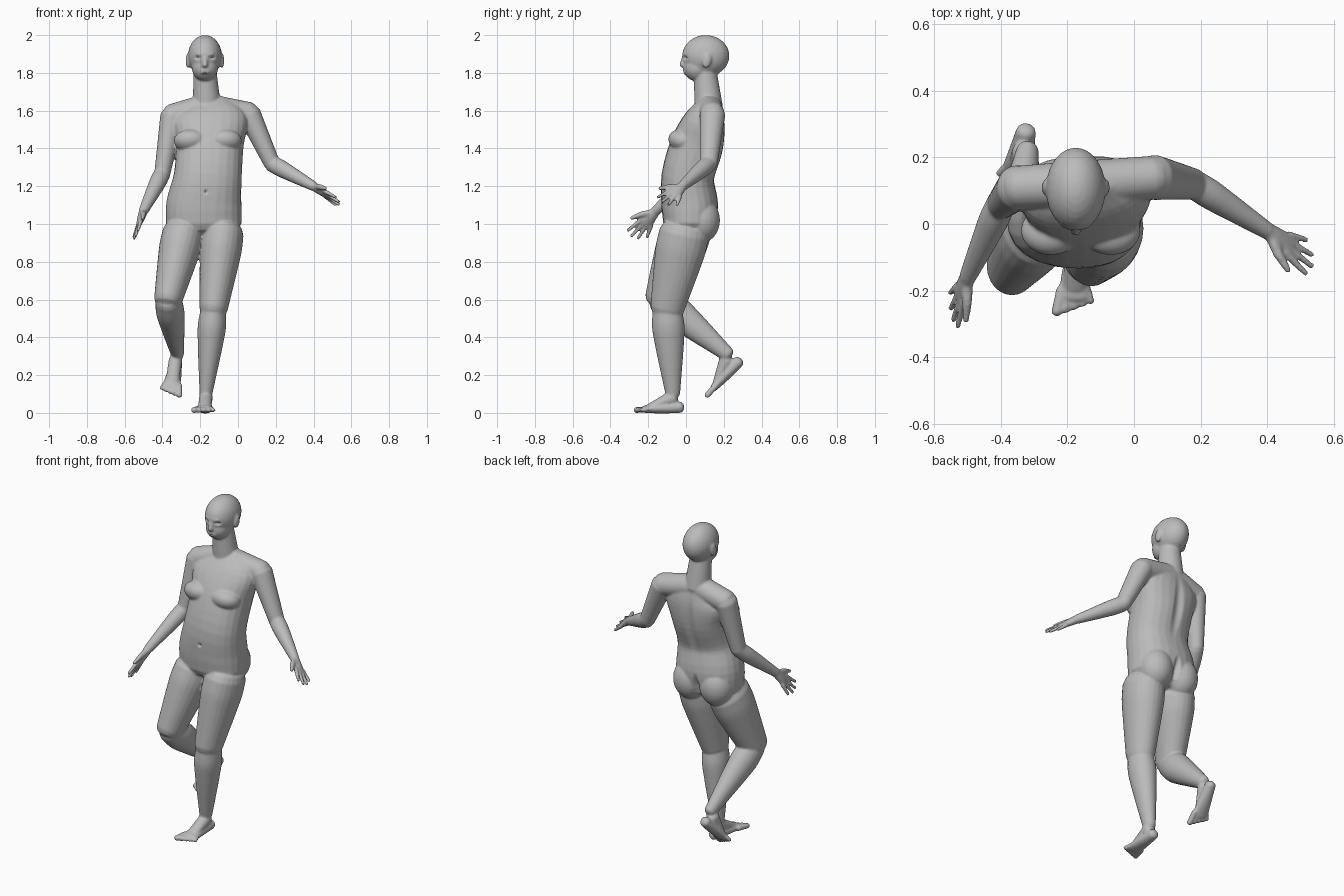
import bpy
import bmesh
from math import sin, cos, pi, sqrt, copysign, radians
from mathutils import Vector, Matrix

default_cube = bpy.data.objects.get("Cube")
if default_cube:
    bpy.data.objects.remove(default_cube)

skin = bpy.data.materials.new("skin_grey")
skin.use_nodes = True
skin.diffuse_color = (.5, .5, .5, 1)
skin.node_tree.nodes["Principled BSDF"].inputs["Base Color"].default_value = skin.diffuse_color

bm = bmesh.new()
ACROSS, DEEP = Vector((1, 0, 0)), Vector((0, 1, 0))
WORLD = Matrix()


def smooth_rows(rows, steps=4):
    """Catmull-Rom interpolation through the rows."""
    keys = [Vector(row) for row in rows]
    keys = [keys[0] * 2 - keys[1], *keys, keys[-1] * 2 - keys[-2]]
    result = []
    for before, start, end, after in zip(keys, keys[1:], keys[2:], keys[3:]):
        tangent_in, tangent_out = (end - before) / 2, (after - start) / 2
        for step in range(steps):
            t = step / steps
            ease = t * t * (3 - 2 * t)
            result.append(start.lerp(end, ease) + tangent_in * t * (1 - t) ** 2
                          - tangent_out * t * t * (1 - t))
    return result + [keys[-2]]


def loft(rows, side=ACROSS, dome=.7, power=2, matrix=WORLD, sides=24):
    """Round-ended tube through rows of x, y, z, half width, half depth."""
    rows = smooth_rows(rows)
    points = [row.to_3d() if len(row) == 3 else Vector(row[:3]) for row in rows]
    rings = []
    for i, row in enumerate(rows):
        along = (points[min(i + 1, len(rows) - 1)] - points[max(i - 1, 0)]).normalized()
        wide = (side - along * side.dot(along)).normalized()
        rings.append((points[i], along, wide, row[3], row[4]))
    first, last = rings[0], rings[-1]
    for angle in (.5, 1, 1.4):
        for end, sign in ((first, -1), (last, 1)):
            point, along, wide, a, b = end
            tip = point + along * sign * dome * min(a, b) * sin(angle)
            ring = (tip, along, wide, a * cos(angle), b * cos(angle))
            rings.insert(0 if sign < 0 else len(rings), ring)
    loops = []
    for point, along, wide, a, b in rings:
        deep = along.cross(wide)
        loop = []
        for n in range(sides):
            c, s = cos(2 * pi * n / sides), sin(2 * pi * n / sides)
            corner = (point + wide * a * copysign(abs(c) ** (2 / power), c)
                      + deep * b * copysign(abs(s) ** (2 / power), s))
            loop.append(bm.verts.new(matrix @ corner))
        loops.append(loop)
    for low, high in zip(loops, loops[1:]):
        for n in range(sides):
            bm.faces.new((low[n - 1], low[n], high[n], high[n - 1]))
    bm.faces.new(reversed(loops[0]))
    bm.faces.new(loops[-1])


def limb(start, end, radius, end_radius, bulge=0, depth=1, end_depth=None, **options):
    """Tapered tube between two joints; the bulge is a muscle near the start."""
    start, end = Vector(start), Vector(end)
    end_depth = depth if end_depth is None else end_depth
    rows = []
    for step in range(6):
        t = step / 5
        width = radius + (end_radius - radius) * t + bulge * sin(pi * sqrt(t))
        rows.append((*start.lerp(end, t), width, width * (depth + (end_depth - depth) * t)))
    loft(rows, **options)


def ball(center, radii, tilt=0):
    matrix = Matrix.Translation(center) @ Matrix.Rotation(tilt, 4, 'X') @ Matrix.Diagonal((*radii, 1))
    bmesh.ops.create_uvsphere(bm, u_segments=24, v_segments=16, radius=1, matrix=matrix)


def frame(origin, forward, side, flip=1):
    """Local axes: forward, toward the thumb or big toe, and their normal."""
    forward, side = Vector(forward).normalized(), Vector(side)
    side = (side - forward * side.dot(forward)).normalized()
    normal = forward.cross(side) * flip
    return Matrix.Translation(origin) @ Matrix((forward, side, normal)).transposed().to_4x4()


def hand(wrist, forward, thumb_side):
    place = dict(side=DEEP, matrix=frame(wrist, forward, thumb_side))
    limb((0, 0, 0), (.1, 0, 0), .026, .04, depth=.9, end_depth=.3, **place)
    for finger in range(4):
        spread = 1.5 - finger
        reach = .19 - .012 * (spread - .4) ** 2
        limb((.08, .021 * spread, 0), (reach, .035 * spread, 0), .012, .009, **place)
    limb((.02, .01, 0), (.06, .05, 0), .018, .015, **place)
    limb((.06, .05, 0), (.11, .08, 0), .015, .01, **place)


def foot(heel, forward, inner_side, flip):
    place = dict(side=DEEP, matrix=frame(heel, forward, inner_side, flip))
    limb((.03, 0, .03), (.22, 0, .02), .03, .05, depth=1, end_depth=.4, **place)
    limb((.07, 0, .08), (.19, 0, .03), .036, .035, depth=1.1, end_depth=.6, **place)
    for toe in range(5):
        spread, radius = 2 - toe, .016 - .001 * toe
        limb((.2, .02 * spread, .02), (.27 - .01 * toe, .025 * spread, .015), radius, radius, **place)


# torso: hips, belly, waist, ribs, chest, collar
loft([(-.18, .02, 1, .2, .14), (-.18, .02, 1.1, .2, .15), (-.16, .01, 1.25, .18, .14),
      (-.15, .06, 1.42, .18, .14), (-.15, .1, 1.55, .2, .11), (-.16, .13, 1.64, .12, .06)],
     dome=.5, power=2.3)
for side in (-1, 1):
    ball((-.16 + side * .09, -.02, 1.44), (.09, .075, .06), tilt=-.35)  # breast
    ball((-.18 + side * .09, .08, 1.02), (.1, .1, .12))  # buttock

# neck and head
FACE = -.175
neck_base, skull_base = Vector((-.165, .12, 1.62)), Vector((FACE, .1, 1.82))
limb(neck_base, skull_base, .075, .06)
ball((FACE, .105, 1.89), (.09, .125, .11))
ball((FACE, .06, 1.83), (.07, .075, .075), tilt=-.3)
limb((FACE, -.01, 1.89), (FACE, -.02, 1.84), .01, .016)  # nose
ball((FACE, 0, 1.9), (.05, .02, .01))  # brow
for lip in (1.8, 1.81):
    ball((FACE, -.005, lip), (.026, .013, .007))
for side in (-1, 1):
    ball((FACE + side * .09, .11, 1.865), (.012, .024, .04), tilt=-.2)  # ear

# arms and hands, right then left
for shoulder, elbow, wrist, reach, thumb in (
        ((-.35, .11, 1.57), (-.4, .06, 1.27), (-.5, -.16, 1.07), (-.05, -.12, -.15), (.3, -.8, .6)),
        ((.06, .14, 1.58), (.18, .12, 1.32), (.4, -.02, 1.2), (.15, -.1, -.1), (-.2, -.8, .5))):
    limb(neck_base, shoulder, .07, .065, side=DEEP)
    limb(shoulder, elbow, .062, .043, depth=1.1)
    limb(elbow, wrist, .044, .026, bulge=.005)
    hand(wrist, reach, thumb)

# bent right leg, then standing left leg
for hip, knee, ankle in (
        ((-.29, 0, .95), (-.37, -.13, .6), (-.32, .22, .31)),
        ((-.08, -.01, .95), (-.13, -.1, .55), (-.17, -.07, .1))):
    limb(hip, knee, .11, .075, bulge=.008, depth=1.2)
    limb(knee, ankle, .067, .034, bulge=.015, depth=1.15)
foot((-.32, .32, .27), (-.04, -.19, -.18), ACROSS, 1)
foot((-.165, 0, 0), (-.02, -.3, 0), -ACROSS, -1)

# fuse the parts into one skin
bmesh.ops.recalc_face_normals(bm, faces=bm.faces)
parts = bpy.data.meshes.new("parts")
bm.to_mesh(parts)
bm.free()
body = bpy.data.objects.new("body", parts)
bpy.context.collection.objects.link(body)
fuse = body.modifiers.new("fuse", 'REMESH')
fuse.mode, fuse.voxel_size = 'VOXEL', .006
soften = body.modifiers.new("soften", 'SMOOTH')
soften.factor, soften.iterations = .5, 6
graph = bpy.context.evaluated_depsgraph_get()
fused = bpy.data.meshes.new_from_object(body.evaluated_get(graph))
body.modifiers.clear()
body.data = fused
bpy.data.meshes.remove(parts)


def press(center, radii, push):
    """Soft dent along the front-to-back axis."""
    for vertex in fused.vertices:
        offset = vertex.co - Vector(center)
        distance = sum((o / r) ** 2 for o, r in zip(offset, radii))
        if distance < 1:
            vertex.co.y += push * (1 - distance) ** 2


for side in (-1, 1):
    press((FACE + side * .038, -.01, 1.88), (.026, .05, .015), .012)  # eye socket
press((FACE, -.02, 1.805), (.03, .03, .006), .006)  # mouth
press((-.17, -.13, 1.17), (.015, .04, .015), .012)  # navel
press((-.16, .2, 1.38), (.04, .1, .26), -.014)  # spine
press((-.18, .18, 1), (.03, .12, .11), -.03)  # cleft

fused.materials.clear()
fused.materials.append(skin)
bpy.context.view_layer.objects.active = body
body.select_set(True)
bpy.ops.object.shade_smooth_by_angle(angle=radians(40))
